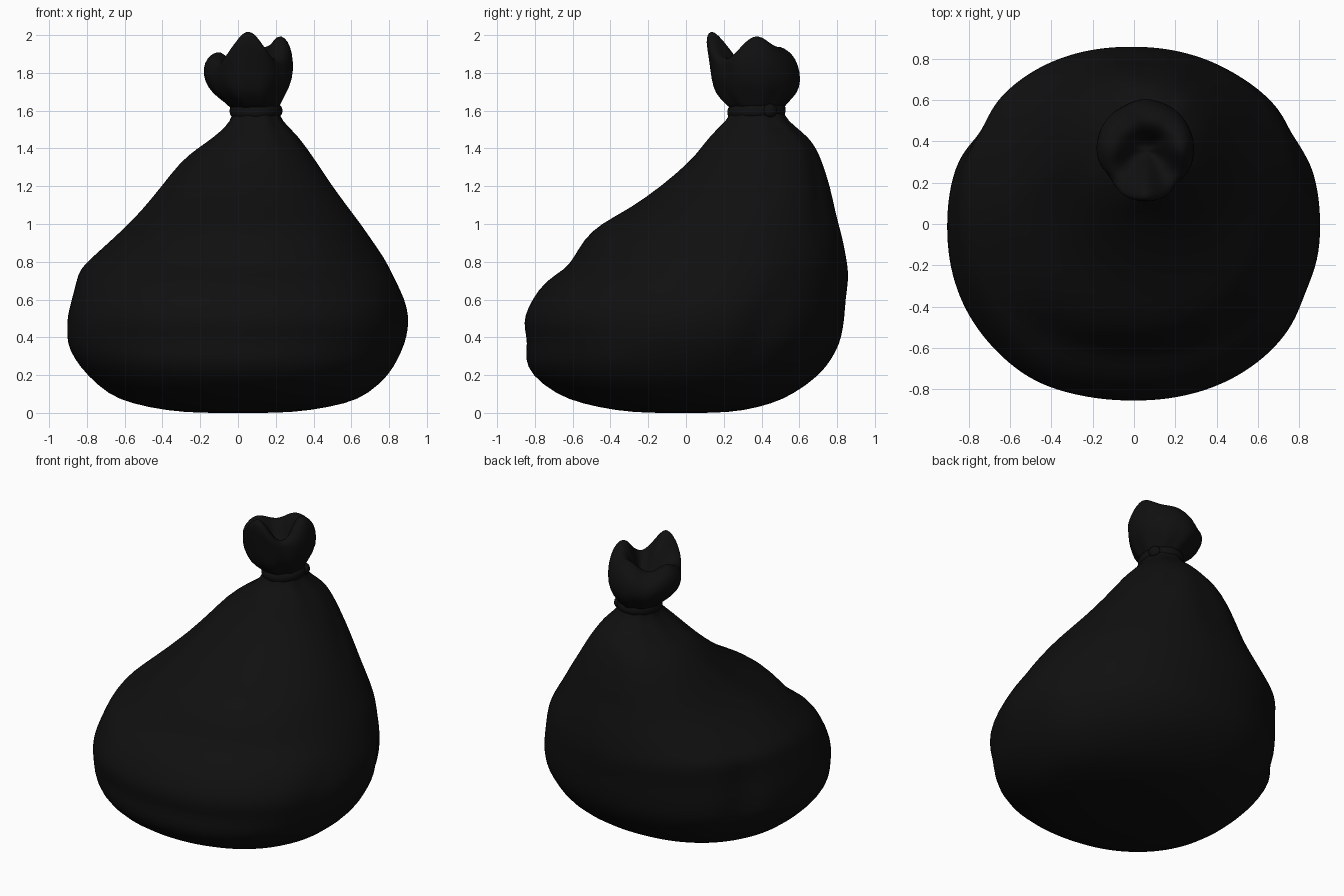
import bpy, bmesh
from math import sin, cos, pi, radians, exp

if "Cube" in bpy.data.objects:
    bpy.data.objects.remove(bpy.data.objects["Cube"])

N = 72
mat = bpy.data.materials.new("black_plastic")
mat.diffuse_color = (0.005, 0.005, 0.005, 1)
mat.use_nodes = True
mat.node_tree.nodes["Principled BSDF"].inputs["Base Color"].default_value = mat.diffuse_color


def finish(name, rings, cap=True):
    """Skin a stack of closed rings and smooth it."""
    bm = bmesh.new()
    vs = [[bm.verts.new(p) for p in r] for r in rings]
    for a, b in zip(vs, vs[1:]):
        for i in range(N):
            j = (i + 1) % N
            bm.faces.new((a[i], a[j], b[j], b[i]))
    if cap:
        for r in (vs[0], vs[-1]):
            c = bm.verts.new([sum(v.co[k] for v in r) / N for k in range(3)])
            for i in range(N):
                bm.faces.new((r[i], r[(i + 1) % N], c))
    else:
        for i in range(N):
            bm.faces.new((vs[-1][i], vs[-1][(i + 1) % N], vs[0][(i + 1) % N], vs[0][i]))
    bmesh.ops.recalc_face_normals(bm, faces=bm.faces)
    me = bpy.data.meshes.new(name)
    bm.to_mesh(me)
    bm.free()
    me.polygons.foreach_set("use_smooth", [True] * len(me.polygons))
    me.materials.append(mat)
    ob = bpy.data.objects.new(name, me)
    bpy.context.collection.objects.link(ob)
    ob.modifiers.new("smooth", 'SUBSURF').levels = 1
    ob.modifiers["smooth"].render_levels = 1
    return ob


def bump(a, centre, width):
    """Periodic bell curve; angles in degrees."""
    d = (a - centre + 180) % 360 - 180
    return exp(-(d / width) ** 2)


def squash(v, n):
    return (1 if v >= 0 else -1) * abs(v) ** (2 / n)


# Sagging bag: z, x min, x max, y min, y max
profile = [
    (0.0, -.2, .2, -.2, .15), (.01, -.37, .37, -.36, .3), (.05, -.57, .58, -.56, .46),
    (.1, -.69, .69, -.69, .57), (.2, -.80, .80, -.82, .71), (.29, -.87, .85, -.855, .775),
    (.37, -.905, .885, -.838, .815), (.44, -.905, .9, -.855, .83), (.51, -.905, .905, -.858, .84),
    (.6, -.88, .885, -.815, .845), (.7, -.855, .835, -.745, .86), (.76, -.835, .805, -.64, .858),
    (.82, -.77, .775, -.595, .85), (.92, -.655, .705, -.54, .835), (1.0, -.57, .65, -.455, .815),
    (1.08, -.495, .59, -.30, .795), (1.2, -.4, .5, -.13, .77), (1.33, -.305, .415, .02, .725),
    (1.4, -.215, .365, .075, .69), (1.46, -.125, .32, .12, .645), (1.52, -.06, .26, .18, .57),
    (1.57, -.025, .215, .235, .515), (1.65, -.03, .215, .23, .51)]
# Folds: angle, width, angle drift per unit height, low z, high z, depth
folds = [(215, 11, -25, .75, 1.4, -.035), (185, 9, 0, .7, 1.35, .02), (140, 8, 20, .1, .9, -.04),
         (25, 7, 15, .2, .7, -.03), (55, 8, 10, .9, 1.5, -.025), (10, 7, 10, 1.0, 1.5, -.02),
         (95, 9, -10, .8, 1.5, -.02), (335, 9, 20, .3, .7, -.02), (240, 12, 0, .4, .8, .02)]
rings = []
for z, x0, x1, y0, y1 in profile:
    ring = []
    for i in range(N):
        t = 2 * pi * i / N
        a = 360 * i / N
        k = 1.0
        for ang, w, drift, lo, hi, d in folds:
            if lo < z < hi:
                k += d * sin(pi * (z - lo) / (hi - lo)) * bump(a, ang + drift * (z - lo), w)
        if z > 1.33:
            k += .018 * sin(9 * t) * min(1, (z - 1.33) / .15)
        n = 2.15
        ring.append(((x0 + x1) / 2 + (x1 - x0) / 2 * k * squash(cos(t), n),
                     (y0 + y1) / 2 + (y1 - y0) / 2 * k * squash(sin(t), n), z))
    rings.append(ring)
finish("bag_body", rings)


# Gathered top with uneven lobed rim, folding down into a hollow
def rim(a):
    return 1.84 + .18 * bump(a, 268, 36) + .15 * bump(a, 15, 36) + .07 * bump(a, 165, 32) + .09 * bump(a, 80, 38)


# x min, x max, y min, y max, then fixed z or fraction towards rim (and drop)
tuft = [(-.03, .21, .24, .51, 1.6, 0), (-.06, .225, .205, .53, 1.64, 0), (-.135, .25, .15, .585, 1.69, 0),
        (-.18, .29, .135, .61, 1.76, 0), (-.185, .293, .12, .595, 1.76, .5), (-.165, .28, .105, .565, 1.76, .8),
        (-.135, .255, .115, .525, 1.76, .97), (-.1, .22, .145, .49, 1.76, 1.03), (-.06, .18, .20, .45, 1.76, .8),
        (-.02, .14, .28, .42, 1.76, .4), (.02, .1, .32, .39, 1.76, .1)]
rings = []
for x0, x1, y0, y1, zb, f in tuft:
    ring = []
    for i in range(N):
        t, a = 2 * pi * i / N, 360 * i / N
        k = 1 - min(1, f + .3) * (.10 * bump(a, 318, 14) + .12 * bump(a, 215, 16) + .06 * bump(a, 120, 14))
        k += .025 * sin(9 * t) * (zb < 1.7)
        ring.append(((x0 + x1) / 2 + (x1 - x0) / 2 * k * cos(t),
                     (y0 + y1) / 2 + (y1 - y0) / 2 * k * sin(t), zb + f * (rim(a) - 1.76)))
    rings.append(ring)
finish("gathered_top", rings)

# Tie band around the neck
band = []
for j in range(8):
    u = 2 * pi * j / 8
    band.append([(.093 + (.118 + .022 * cos(u)) * cos(2 * pi * i / N),
                  .373 + (.135 + .022 * cos(u)) * sin(2 * pi * i / N),
                  1.598 + .036 * sin(u) + .006 * sin(2 * pi * i / N)) for i in range(N)])
finish("tie_band", band, cap=False)

# Small knot on the band
bpy.ops.mesh.primitive_uv_sphere_add(segments=20, ring_count=12, radius=1, location=(.205, .445, 1.6))
knot = bpy.context.object
knot.name = "tie_knot"
knot.scale = (.028, .04, .036)
knot.rotation_euler[2] = radians(25)
bpy.ops.object.shade_smooth()
knot.data.materials.append(mat)
